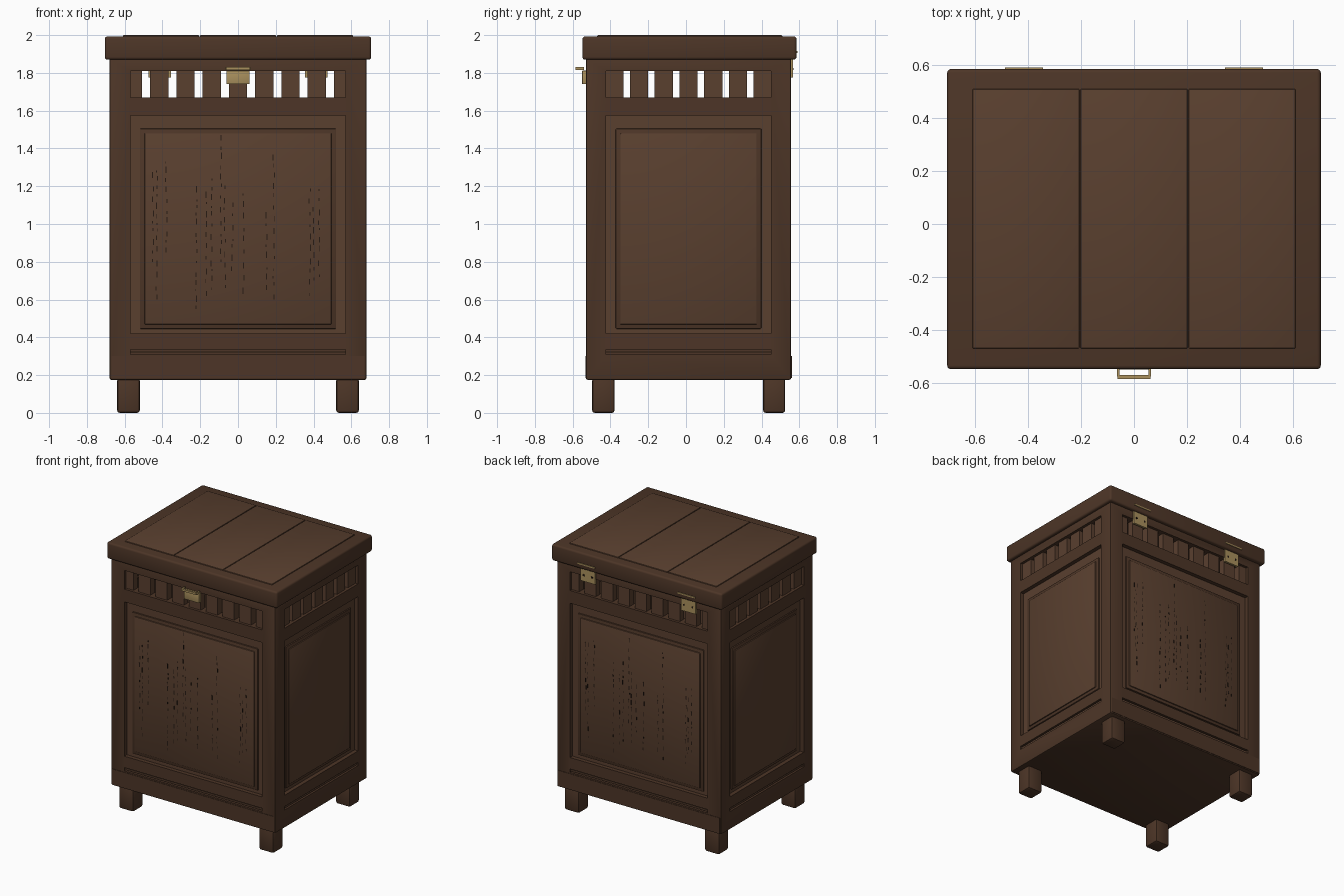
import bpy, bmesh, random
from mathutils import Matrix, Vector

if "Cube" in bpy.data.objects:
    bpy.data.objects.remove(bpy.data.objects["Cube"])

random.seed(4)


def material(name, rgb):
    m = bpy.data.materials.new(name)
    m.diffuse_color = (*rgb, 1)
    m.use_nodes = True
    m.node_tree.nodes["Principled BSDF"].inputs["Base Color"].default_value = m.diffuse_color
    return m


FRAME = material("dark_wood", (0.074, 0.036, 0.020))
PANEL = material("panel_wood", (0.100, 0.050, 0.028))
GRAIN = material("grain_dark", (0.02, 0.011, 0.007))
BRASS = material("brass", (0.40, 0.28, 0.11))


def boxes(name, spans, mat, bevel=0.0, segments=2):
    """One object from boxes given as ((x0, x1), (y0, y1), (z0, z1))."""
    bm = bmesh.new()
    for span in spans:
        lo = Vector([min(s) for s in span])
        hi = Vector([max(s) for s in span])
        bmesh.ops.create_cube(bm, size=1, matrix=Matrix.Translation((lo + hi) / 2)
                              @ Matrix.Diagonal((*(hi - lo), 1)))
    me = bpy.data.meshes.new(name)
    if bevel:
        bmesh.ops.bevel(bm, geom=bm.edges[:], offset=bevel, segments=segments,
                        profile=0.5, affect='EDGES')
    bm.to_mesh(me)
    bm.free()
    ob = bpy.data.objects.new(name, me)
    bpy.context.collection.objects.link(ob)
    me.materials.append(mat)
    return ob


def cut(ob, spans):
    """Subtract boxes one at a time and apply."""
    for span in spans:
        tool = boxes("cutter", [span], FRAME)
        tool.hide_render = True
        mod = ob.modifiers.new("cut", 'BOOLEAN')
        mod.operation, mod.solver, mod.object = 'DIFFERENCE', 'EXACT', tool
        bpy.context.view_layer.objects.active = ob
        bpy.ops.object.modifier_apply(modifier=mod.name)
        bpy.data.objects.remove(tool)


X, Y0, Y1 = 0.68, -0.53, 0.557      # outer faces of the carcass
YC = (Y0 + Y1) / 2
HU, HV = 0.57, 0.436                # half width of front / side openings


# Each wall maps (across, depth inward, height) spans to the world
def front(u, d, z): return (u, (Y0 + d[0], Y0 + d[1]), z)
def back(u, d, z): return ((-u[0], -u[1]), (Y1 - d[0], Y1 - d[1]), z)
def right(u, d, z): return ((X - d[0], X - d[1]), (YC + u[0], YC + u[1]), z)
def left(u, d, z): return ((-X + d[0], -X + d[1]), (YC - u[0], YC - u[1]), z)


walls = [("front", front, HU, 0.139), ("back", back, HU, 0.139),
         ("right", right, HV, 0.131), ("left", left, HV, 0.131)]

# Carcass: hollow box with slat windows, panel openings and a low groove
carcass = boxes("carcass", [((-X, X), (Y0, Y1), (0.175, 1.88))], FRAME, 0.01)
cuts = [((-X + 0.08, X - 0.08), (Y0 + 0.08, Y1 - 0.08), (0.22, 1.86))]
for _, wall, h, _ in walls:
    cuts += [wall((-h, h), (-0.05, 0.1), (1.67, 1.81)),
             wall((-h, h), (-0.05, 0.1), (0.42, 1.575)),
             wall((-h, h), (-0.05, 0.02), (0.31, 0.335))]
cut(carcass, cuts)

for side, wall, h, pitch in walls:
    # Slatted vent: evenly spaced, the outer ones clipped by the posts
    slats = []
    for i in range(-4, 5):
        a, b = max(i * pitch - 0.048, -h), min(i * pitch + 0.048, h)
        if b - a > 0.03:
            slats.append(wall((a, b), (0.02, 0.07), (1.665, 1.815)))
    boxes(side + "_slats", slats, PANEL)

    # Panel: recessed board, moulding step and raised field
    boxes(side + "_panel_board", [wall((-h, h), (0.03, 0.07), (0.42, 1.575))], PANEL)
    m = h - 0.05
    boxes(side + "_panel_moulding",
          [wall((-m, m), (0.02, 0.05), (0.445, 1.505))], FRAME, 0.006)
    f = h - 0.075
    boxes(side + "_panel_field",
          [wall((-f, f), (0.012, 0.05), (0.468, 1.48))], PANEL, 0.005)
    # Bead lying in the groove
    boxes(side + "_groove_bead", [wall((-h, h), (0.008, 0.03), (0.316, 0.328))], PANEL)

# Broken grain lines on the front and back panels
streaks = [(-.45, .8, 1.3), (-.43, .6, 1.3), (-.38, .85, 1.34), (-.22, .55, 1.22),
           (-.17, .62, 1.15), (-.14, .65, 1.24), (-.09, .8, 1.45), (-.07, .66, 1.2),
           (-.03, .75, 1.1), (.03, .63, 1.16), (.15, .65, 1.1), (.19, .6, 1.4),
           (.38, .62, 1.2), (.40, .7, 1.1), (.43, .72, 1.2)]
for side, wall in (("front", front), ("back", back)):
    dashes = []
    for u, z, top in streaks:
        while z < top:
            n = random.uniform(0.01, 0.035)
            v = u + random.uniform(-0.004, 0.004)
            dashes.append(wall((v - 0.0025, v + 0.0025), (0.011, 0.02), (z, z + n)))
            z += n + random.uniform(0.015, 0.05)
    boxes(side + "_grain", dashes, GRAIN)

# Slightly proud skirt at the back and front foot of the carcass
boxes("front_skirt", [front((-X + 0.01, X - 0.01), (-0.003, 0.015), (0.185, 0.30))], FRAME)
boxes("back_skirt", [back((-X + 0.01, X - 0.01), (-0.003, 0.015), (0.185, 0.30))], FRAME)

# Feet
for sx, xs in (("left", (-0.64, -0.52)), ("right", (0.52, 0.64))):
    for sy, ys in (("front", (-0.497, -0.378)), ("back", (0.408, 0.525))):
        boxes(f"{sy}_{sx}_foot", [(xs, ys, (0, 0.185))], FRAME, 0.014)

# Lid slab with three planks set in the top
boxes("lid", [((-0.705, 0.705), (-0.548, 0.585), (1.87, 1.993))], FRAME, 0.014, 3)
boxes("lid_planks", [((x - 0.202, x + 0.202), (-0.47, 0.51), (1.96, 2.0))
                     for x in (-0.408, 0, 0.408)], PANEL, 0.005)

# Hinges on the back: lower leaf, edge of the upper leaf, screws
for name, x in (("left", -0.415), ("right", 0.415)):
    boxes(name + "_hinge", [((x - 0.06, x + 0.06), (0.55, 0.567), (1.775, 1.875)),
                            ((x - 0.072, x + 0.072), (0.55, 0.59), (1.905, 1.915))], BRASS)
    boxes(name + "_hinge_screws",
          [((x + s - 0.006, x + s + 0.006), (0.56, 0.57), (1.815, 1.827))
           for s in (-0.035, 0.035)], GRAIN)

# Latch: plate on the front with a pull bar on two arms
boxes("latch_plate", [((-0.062, 0.062), (-0.55, -0.525), (1.74, 1.812))], BRASS, 0.003)
boxes("latch_pull", [((-0.062, 0.062), (-0.585, -0.57), (1.815, 1.83)),
                     ((-0.065, -0.055), (-0.575, -0.54), (1.815, 1.83)),
                     ((0.055, 0.065), (-0.575, -0.54), (1.815, 1.83))], BRASS)

# Smooth the rounded edges, keep the flats crisp
for ob in bpy.context.scene.objects:
    ob.select_set(True)
bpy.context.view_layer.objects.active = carcass
bpy.ops.object.shade_smooth_by_angle(angle=0.6)
